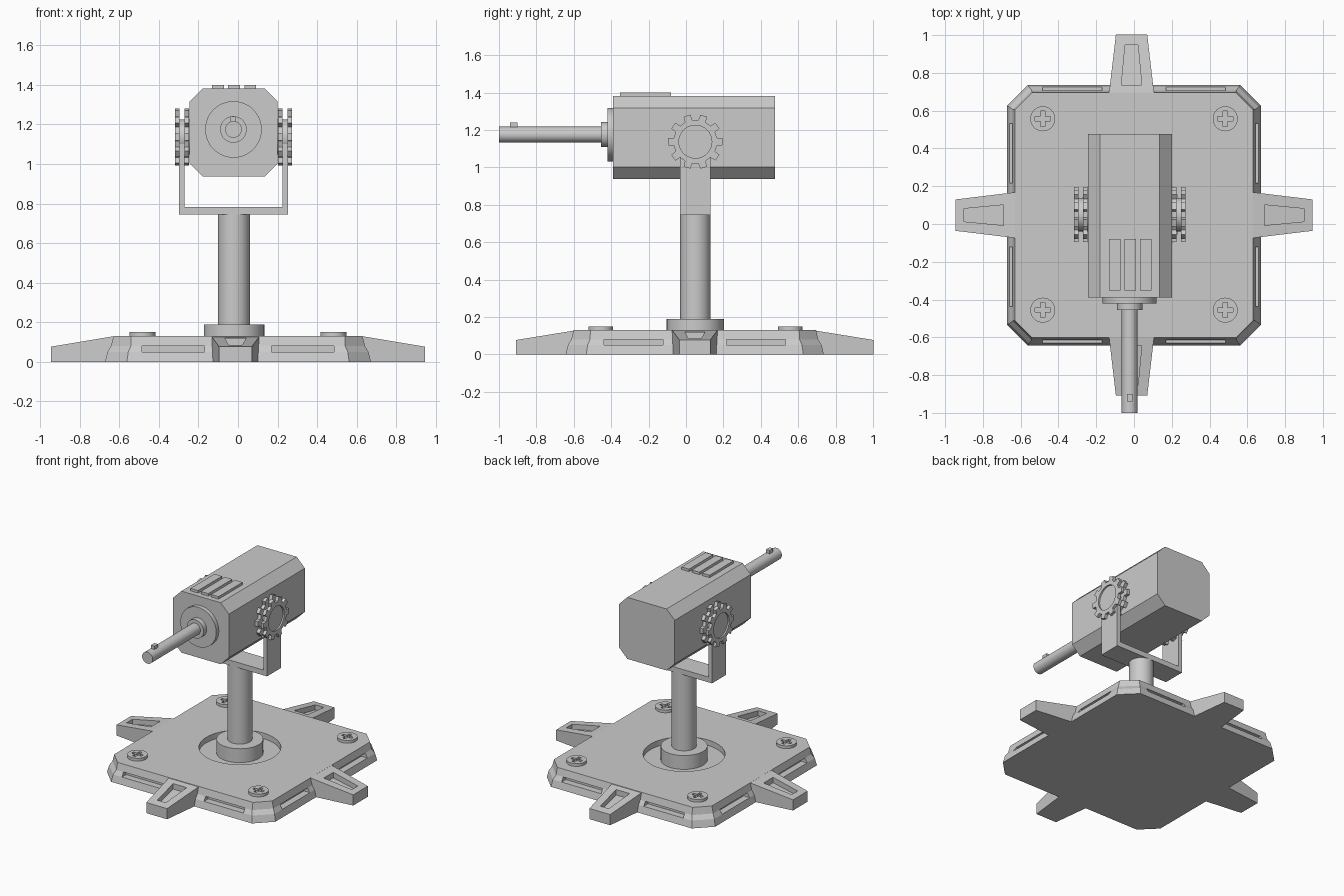
import bpy, bmesh
from math import pi, cos, sin
from mathutils import Matrix, Vector

if "Cube" in bpy.data.objects:
    bpy.data.objects.remove(bpy.data.objects["Cube"])

CX, CY = -0.02, 0.05          # axis of the pole and head


def loft(name, rings):
    """Closed solid through rings of equal point count, capped at both ends."""
    bm = bmesh.new()
    vs = [[bm.verts.new(p) for p in r] for r in rings]
    n = len(vs[0])
    for a, b in zip(vs, vs[1:]):
        for i in range(n):
            j = (i + 1) % n
            bm.faces.new((a[i], a[j], b[j], b[i]))
    bm.faces.new(vs[0])
    bm.faces.new(vs[-1])
    bmesh.ops.recalc_face_normals(bm, faces=bm.faces)
    me = bpy.data.meshes.new(name)
    bm.to_mesh(me)
    bm.free()
    ob = bpy.data.objects.new(name, me)
    bpy.context.collection.objects.link(ob)
    return ob


def box(name, x, y, z):
    return loft(name, [[(x[0], y[0], h), (x[1], y[0], h), (x[1], y[1], h), (x[0], y[1], h)] for h in z])


def activate(ob):
    bpy.ops.object.select_all(action='DESELECT')
    ob.select_set(True)
    bpy.context.view_layer.objects.active = ob


def cyl(name, r, a, b, n=40):
    """Cylinder from point a to point b."""
    a, b = Vector(a), Vector(b)
    q = (b - a).to_track_quat('Z', 'Y')
    ring = [q @ Vector((r * cos(2 * pi * i / n), r * sin(2 * pi * i / n), 0)) for i in range(n)]
    ob = loft(name, [[c + p for p in ring] for c in (a, b)])
    activate(ob)
    bpy.ops.object.shade_smooth_by_angle()
    return ob


def cut(ob, cutters):
    for c in cutters:
        m = ob.modifiers.new('cut', 'BOOLEAN')
        m.operation, m.solver, m.object = 'DIFFERENCE', 'EXACT', c
        activate(ob)
        bpy.ops.object.modifier_apply(modifier=m.name)
        bpy.data.objects.remove(c)


def octagon(hx, hy, c):
    q = [(hx, hy - c), (hx - c, hy), (c - hx, hy), (-hx, hy - c)]
    return q + [(-x, -y) for x, y in q]


# base plate: chamfered square with sloped rim
PY = 0.047
plate = loft('base_plate', [[(x, y + PY, z) for x, y in octagon(0.672 - d, 0.69 - d, c)]
                            for z, d, c in ((0, 0, .11), (.05, .012, .105), (.08, .03, .10), (.13, .042, .09))])
cutters = [cyl('recess', 0.268, (CX, CY, 0.09), (CX, CY, 0.3), 48)]
for s in (-1, 1):
    for t in (-1, 1):
        u = sorted((0.17 * t, 0.485 * t))
        v = [k + PY for k in u]
        cutters.append(box('slot', u, sorted((PY + s * 0.63, PY + s * 0.75)), (.05, .08)))
        cutters.append(box('slot', sorted((s * 0.612, s * 0.75)), v, (.05, .08)))
cut(plate, cutters)

# four tapered feet with sunken pockets
for i, (tip, ox) in enumerate(((.945, 0), (.955, -.013), (.945, 0), (.955, -.013))):
    def quad(x0, w0, z0, x1, w1, z1):
        return [(x0, -w0, z0), (x1, -w1, z1), (x1, w1, z1), (x0, w0, z0)]
    foot = loft('foot', [quad(.58, .127, 0.0, tip, .083, 0.0),
                         quad(.63, .121, .075, tip, .083, .075),
                         ][:1] + [quad(.58, .127, .1295, tip, .083, .077)])
    # top stays level to the plate edge, then slopes down
    bpy.data.objects.remove(foot)
    prof = [(.58, 0), (tip, 0), (tip, .077), (.63, .1295), (.58, .1295)]
    wid = lambda x: .127 + (x - .58) * (.083 - .127) / (tip - .58)
    foot = loft('foot', [[(x, s * wid(x), z) for x, z in prof] for s in (-1, 1)])
    pocket = loft('pocket', [quad(.69, .054, .08, .9, .034, .05), quad(.69, .054, .2, .9, .034, .2)])
    cut(foot, [pocket])
    foot.data.transform(Matrix.Translation((ox, PY, 0)) @ Matrix.Rotation(i * pi / 2, 4, 'Z'))

# four cross-head screws
for x in (-.483, .483):
    for y in (-.456, .557):
        screw = cyl('screw', .066, (x, y, .12), (x, y, .15), 32)
        cut(screw, [box('cross', (x - .04, x + .04), (y - .011, y + .011), (.135, .2)),
                    box('cross', (x - .011, x + .011), (y - .04, y + .04), (.135, .2))])

# pole
cyl('pole_collar', .153, (CX, CY, .08), (CX, CY, .19), 48)
cyl('pole', .081, (CX, CY, .15), (CX, CY, .75))

# U-shaped fork
FX = CX - .003
u = [(-.276, .745), (.276, .745), (.276, 1.14), (.247, 1.14),
     (.247, .783), (-.247, .783), (-.247, 1.14), (-.276, 1.14)]
loft('fork', [[(FX + x, y, z) for x, z in u] for y in (CY - .081, CY + .081)])


# toothed pivot wheels, two on each side of the head
def gear(name, x0, x1, hole):
    pts = []
    for k in range(10):
        for off, r in ((-.33, .117), (-.24, .147), (.24, .147), (.33, .117)):
            t = (k + off * .85) * 2 * pi / 10
            pts.append((r * cos(t), r * sin(t)))
    ob = loft(name, [[(x, CY + a, 1.137 + b) for a, b in pts] for x in (x0, x1)])
    cut(ob, [cyl('hole', hole, (min(x0, x1) - .02, CY, 1.137), (max(x0, x1) + .02, CY, 1.137), 40)])


for s in (-1, 1):
    gear('outer_gear', FX + s * .272, FX + s * .295, .088)
    gear('inner_gear', FX + s * .224, FX + s * .248, .083)
    cyl('pivot_hub', .0885, (FX + s * .2, CY, 1.137), (FX + s * .284, CY, 1.137))

# head body: chamfered box
HZ = 1.16
loft('head', [[(CX - .002 + x, y, HZ + z) for x, z in octagon(.222, .222, .065)] for y in (-.39, .477)])

# raised strips on top
for k in (-1, 0, 1):
    x = CX + k * .082
    box('vent_strip', (x - .03, x + .03), (-.353, -.08), (1.37, 1.4))

# barrel with mounting discs and sight
BZ = 1.175
cyl('barrel_flange', .143, (CX - .003, -.42, BZ), (CX - .003, -.37, BZ), 48)
cyl('barrel_ring', .067, (CX - .003, -.455, BZ), (CX - .003, -.4, BZ))
cyl('barrel', .042, (CX - .003, -1, BZ), (CX - .003, -.43, BZ), 32)
box('sight', (CX - .017, CX + .011), (-.94, -.9), (1.2, 1.24))
